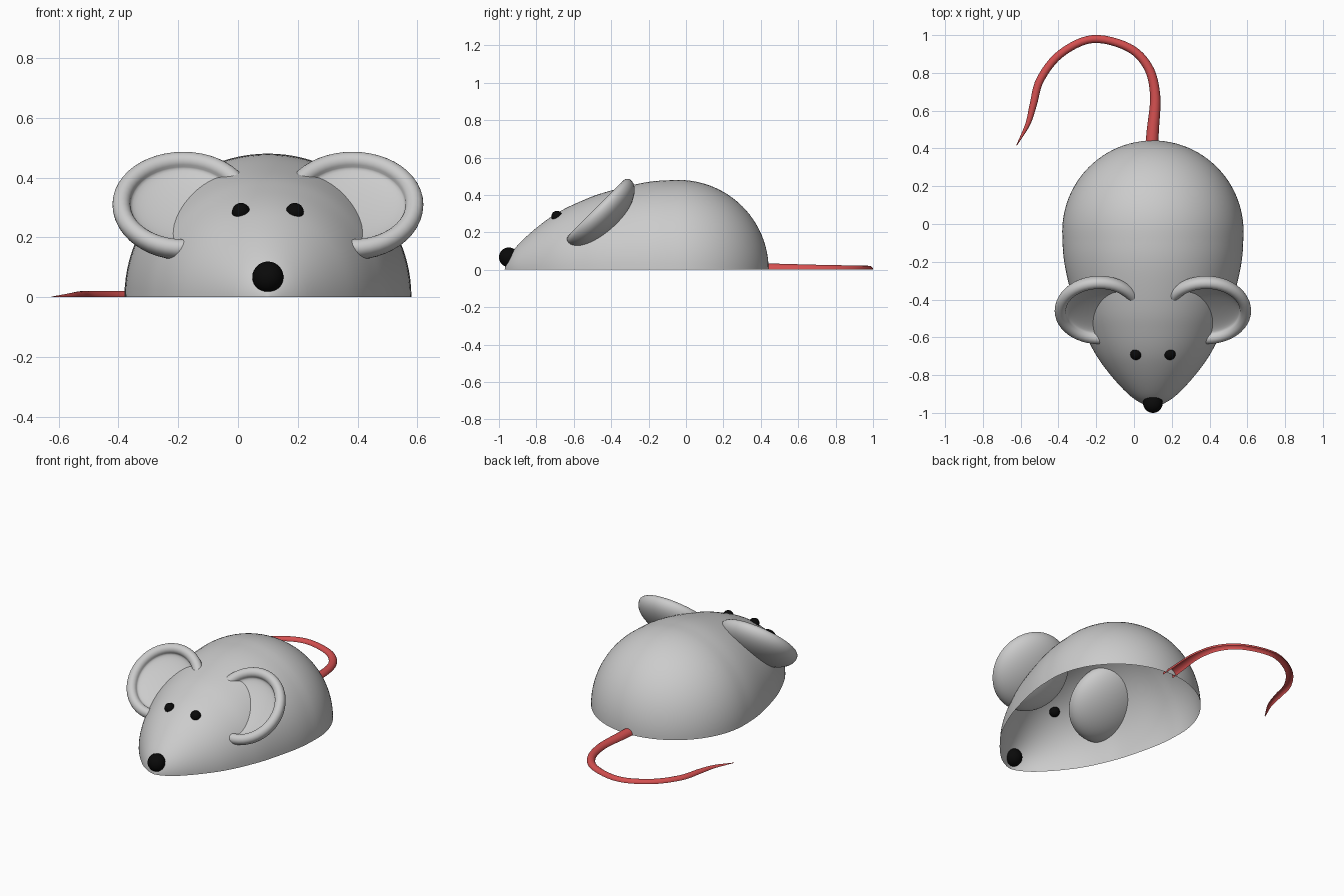
import bpy
from math import sin, cos, pi, radians
from mathutils import Vector

if "Cube" in bpy.data.objects:
    bpy.data.objects.remove(bpy.data.objects["Cube"], do_unlink=True)

import bmesh

MID = 0.1  # the body's centre line in x


def material(name, rgb):
    m = bpy.data.materials.new(name)
    m.use_nodes = True
    m.diffuse_color = (*rgb, 1)
    bsdf = next(n for n in m.node_tree.nodes if n.type == "BSDF_PRINCIPLED")
    bsdf.inputs["Base Color"].default_value = (*rgb, 1)
    return m


grey = material("soft grey", (0.6, 0.6, 0.6))
red = material("tail red", (0.66, 0.08, 0.08))
black = material("black", (0.003, 0.003, 0.003))


def finish(obj, mat):
    obj.data.materials.append(mat)
    bpy.ops.object.select_all(action="DESELECT")
    obj.select_set(True)
    bpy.context.view_layer.objects.active = obj
    bpy.ops.object.shade_smooth_by_angle(angle=radians(50))
    return obj


def loft(name, rings, mat, closed=False):
    """Skin a row of equal rings of points."""
    bm = bmesh.new()
    rows = [[bm.verts.new(p) for p in ring] for ring in rings]
    n = len(rows[0])
    for a, b in zip(rows, rows[1:]):
        for i in range(n if closed else n - 1):
            j = (i + 1) % n
            bm.faces.new((a[i], b[i], b[j], a[j]))
    bmesh.ops.remove_doubles(bm, verts=bm.verts, dist=1e-5)
    mesh = bpy.data.meshes.new(name)
    bm.to_mesh(mesh)
    bm.free()
    obj = bpy.data.objects.new(name, mesh)
    bpy.context.collection.objects.link(obj)
    return finish(obj, mat)


def smooth_path(points, steps):
    """Catmull-Rom curve through the points."""
    p = [Vector(q) for q in points]
    p = [2 * p[0] - p[1]] + p + [2 * p[-1] - p[-2]]
    out = []
    for a, b, c, d in zip(p, p[1:], p[2:], p[3:]):
        for k in range(steps):
            t = k / steps
            out.append(0.5 * (2 * b + (c - a) * t + (2 * a - 5 * b + 4 * c - d) * t * t
                              + (3 * b - a - 3 * c + d) * t ** 3))
    return out + [p[-2]]


def ball(name, centre, radius, mat):
    bpy.ops.mesh.primitive_uv_sphere_add(segments=32, ring_count=16, radius=radius, location=centre)
    obj = bpy.context.object
    obj.name = name
    finish(obj, mat)


# Body: half of a turned teardrop, open underneath
snout = smooth_path([(-0.97, 0), (-0.957, 0.045), (-0.914, 0.115), (-0.834, 0.195),
                     (-0.74, 0.27), (-0.66, 0.32), (-0.567, 0.364), (-0.46, 0.406),
                     (-0.29, 0.452), (-0.166, 0.474), (-0.04, 0.48)], 4)
rump = [(-0.04 + 0.482 * sin(a), 0.48 * cos(a)) for a in (pi / 48 * k for k in range(1, 25))]
HALF = [pi * k / 48 for k in range(49)]
loft("body", [[(MID + r * cos(t), y, r * sin(t)) for t in HALF]
              for y, r in [tuple(q) for q in snout] + rump], grey)

# Ears: turned dishes with a rounded rim and a domed back
RIM, TUBE = 0.207, 0.03
dome = [((RIM + TUBE) * sin(a), -0.113 * cos(a)) for a in (pi / 32 * k for k in range(17))]
lip = [(RIM + TUBE * cos(a), TUBE * sin(a)) for a in (pi / 10 * k for k in range(1, 11))]
dish = [((RIM - TUBE) * cos(a), -0.03 * sin(a)) for a in (pi / 20 * k for k in range(1, 11))]
for side, word in ((1, "left"), (-1, "right")):
    ear = loft(word + "_ear", [[(r * cos(t), -r * sin(t), z) for t in (pi / 24 * k for k in range(48))]
                               for r, z in dome + lip + dish], grey, closed=True)
    ear.location = (MID + side * 0.283, -0.46, 0.31)
    ear.rotation_euler.x = radians(45)
    ball(word + "_eye", (MID + side * 0.09, -0.69, 0.285), 0.03, black)

ball("nose", (MID, -0.948, 0.067), 0.052, black)

# Tail: tapering half tube lying on the ground; third value is its radius
path = smooth_path([(0.093, 0.41, 0.034), (0.1, 0.5, 0.032), (0.112, 0.68, 0.027),
                    (0.075, 0.83, 0.024), (-0.03, 0.935, 0.022), (-0.22, 0.979, 0.021),
                    (-0.39, 0.9, 0.021), (-0.496, 0.765, 0.021), (-0.533, 0.633, 0.019),
                    (-0.562, 0.53, 0.013), (-0.622, 0.415, 0.002)], 6)
rings = []
for i, q in enumerate(path):
    d = path[min(i + 1, len(path) - 1)] - path[max(i - 1, 0)]
    across = Vector((d.y, -d.x, 0)).normalized()
    base = Vector((q.x, q.y, 0))
    rings.append([base + q.z * (across * cos(t) + Vector((0, 0, sin(t)))) for t in HALF[::4]])
loft("tail", rings, red)
